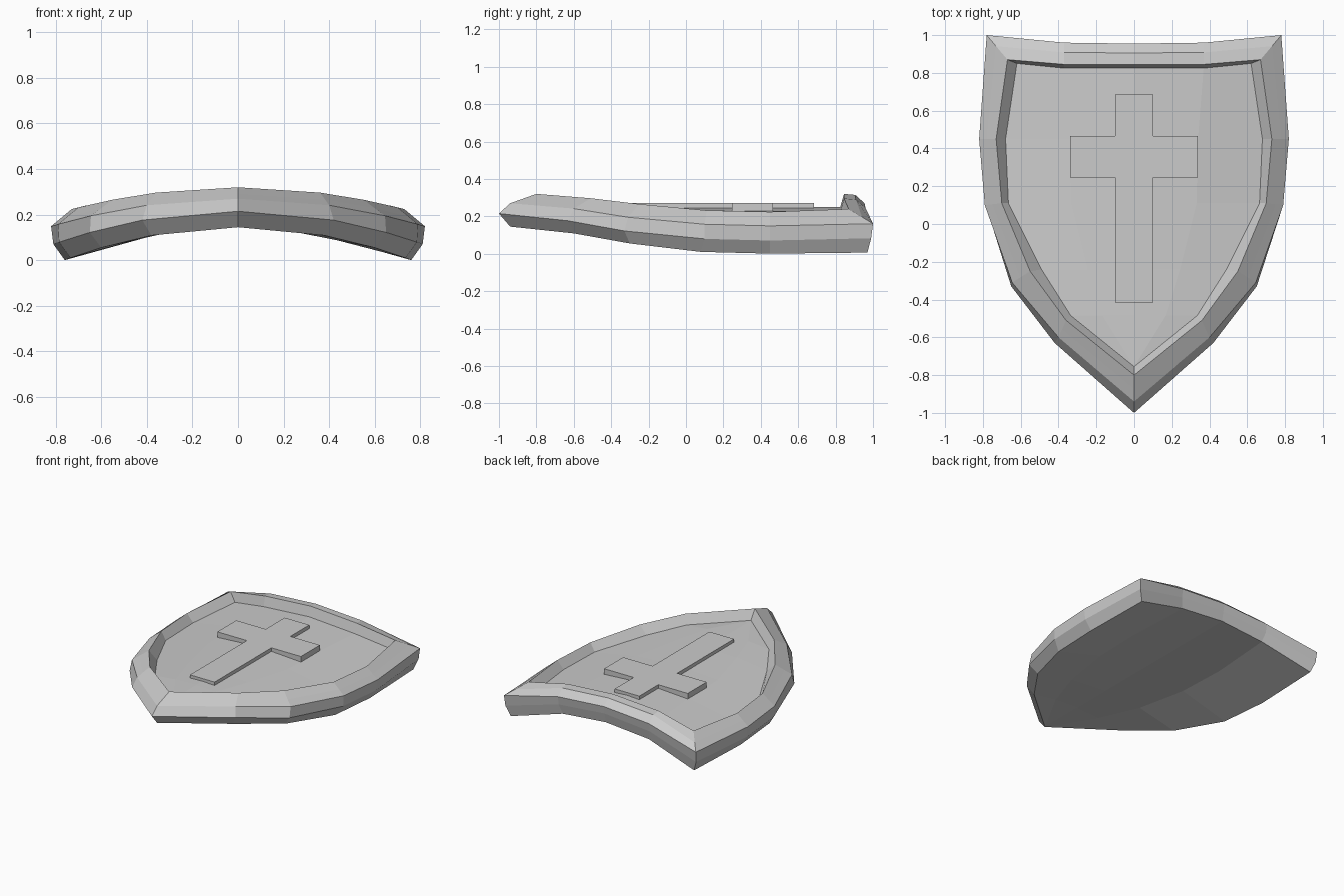
import bpy, bmesh

if "Cube" in bpy.data.objects:
    bpy.data.objects.remove(bpy.data.objects["Cube"])

# Right-half outlines (x, y), from the bottom tip up to the top centre
BACK = [(0, -.94), (.38, -.6), (.6, -.3), (.735, .08), (.76, .45), (.745, .97), (.35, .93), (0, .93)]
WALL = [(0, -1), (.42, -.63), (.65, -.33), (.785, .1), (.81, .45), (.775, .99), (.37, .95), (0, .945)]
EDGE = [(0, -.94), (.4, -.6), (.645, -.31), (.79, .1), (.82, .45), (.78, 1), (.37, .96), (0, .955)]
CREST = [(0, -.8), (.36, -.51), (.55, -.25), (.7, .11), (.73, .45), (.67, .87), (.37, .845), (0, .845)]
INNER = [(0, -.755), (.335, -.485), (.49, -.24), (.665, .11), (.68, .45), (.62, .85), (.37, .825), (0, .825)]
FACE_Z, FACE_BEND = .25, .18
BACK_Z, BACK_BEND = .145, .25


def bent(outline, base, bend):
    """Place a flat outline on the shield's curved surface."""
    return [(x, y, base - bend * x * x) for x, y in outline]


bm = bmesh.new()


def ring(half):
    right = [bm.verts.new(p) for p in half]
    left = [bm.verts.new((-x, y, z)) for x, y, z in half[6:0:-1]]
    return right + left


def fill(loop, base, bend):
    """Close a ring with a grid following the curved surface."""
    rows = []
    for i in range(1, 5):
        r, l = loop[i], loop[14 - i]
        x, y = r.co.x, r.co.y
        mid = [bm.verts.new((x * f, y, base - bend * (x * f) ** 2)) for f in (-.5, 0, .5)]
        rows.append([l] + mid + [r])
    rows.append([loop[9], loop[8], loop[7], loop[6], loop[5]])
    for k in range(4):
        bm.faces.new((loop[0], rows[0][k + 1], rows[0][k]))
        for a, b in zip(rows, rows[1:]):
            bm.faces.new((a[k], a[k + 1], b[k + 1], b[k]))


# Shield body: back, wall, raised rim and recessed face
edge = bent(EDGE, .27, .18)
crest = bent(CREST, .32, .18)
shoulder = []
for i, (a, b) in enumerate(zip(edge, crest)):
    x, y, z = [p * .55 + q * .45 for p, q in zip(a, b)]
    shoulder.append((x, y, z + (.022 if i > 5 else 0)))
rings = [ring(h) for h in (bent(BACK, BACK_Z, BACK_BEND), bent(WALL, .215, .22),
                           edge, shoulder, crest, bent(INNER, FACE_Z, FACE_BEND))]
for a, b in zip(rings, rings[1:]):
    for k in range(14):
        n = (k + 1) % 14
        bm.faces.new((a[k], a[n], b[n], b[k]))
fill(rings[0], BACK_Z, BACK_BEND)
fill(rings[-1], FACE_Z, FACE_BEND)


def finish(mesh_bm, name):
    bmesh.ops.recalc_face_normals(mesh_bm, faces=mesh_bm.faces)
    mesh = bpy.data.meshes.new(name)
    mesh_bm.to_mesh(mesh)
    mesh_bm.free()
    bpy.context.collection.objects.link(bpy.data.objects.new(name, mesh))


finish(bm, "shield_body")

# Raised cross on the face
half = [(.1, -.415), (.1, .245), (.34, .245), (.34, .465), (.1, .465), (.1, .685)]
outline = half + [(-x, y) for x, y in reversed(half)]
bm = bmesh.new()
base = bm.faces.new([bm.verts.new((x, y, .21)) for x, y in outline])
top = bmesh.ops.extrude_face_region(bm, geom=[base])["geom"]
bmesh.ops.translate(bm, vec=(0, 0, .06), verts=[v for v in top if isinstance(v, bmesh.types.BMVert)])
finish(bm, "cross")
